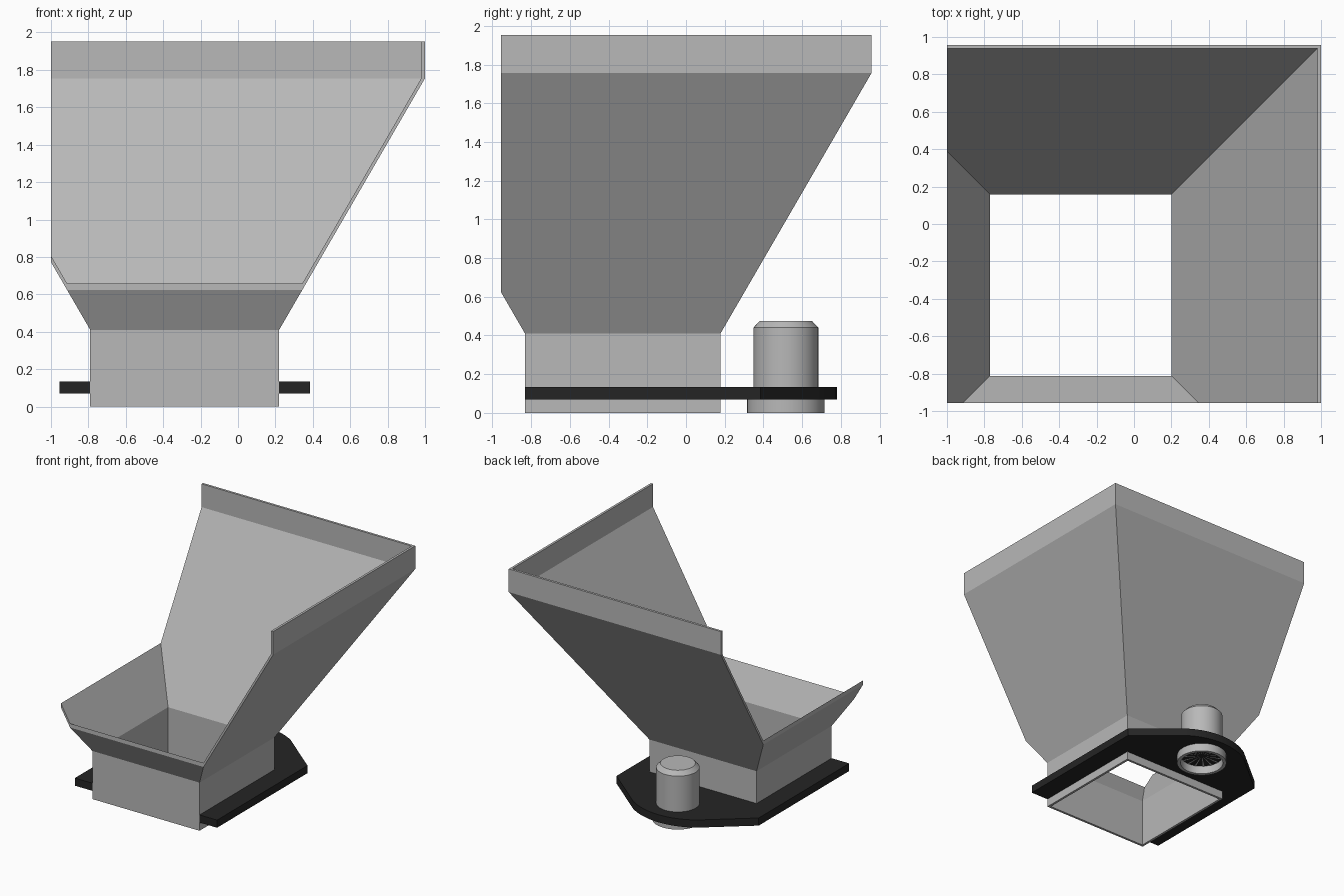
import bpy, bmesh, math
from mathutils import Vector

if "Cube" in bpy.data.objects:
    bpy.data.objects.remove(bpy.data.objects["Cube"])

CX, CY = -0.285, -0.327      # centre of the square neck
NECK, TOP, WALL = 0.505, 1.285, 0.02


def material(name, v):
    m = bpy.data.materials.new(name)
    m.diffuse_color = (v, v, v, 1)
    m.use_nodes = True
    m.node_tree.nodes["Principled BSDF"].inputs["Base Color"].default_value = m.diffuse_color
    return m


GREY = material("light grey", 0.48)
BLACK = material("black", 0.018)


def finish(bm, name, mat, smooth=False):
    bmesh.ops.recalc_face_normals(bm, faces=bm.faces[:])
    me = bpy.data.meshes.new(name)
    bm.to_mesh(me)
    bm.free()
    ob = bpy.data.objects.new(name, me)
    bpy.context.collection.objects.link(ob)
    me.materials.append(mat)
    if smooth:
        bpy.context.view_layer.objects.active = ob
        ob.select_set(True)
        bpy.ops.object.shade_smooth_by_angle(angle=math.radians(30))
        ob.select_set(False)
    return ob


def loft(bm, profile, n, cx, cy, start=0.0, closed=False):
    """Rings of n points from (radius, z) pairs, joined with quads."""
    rings = [[bm.verts.new((cx + r * math.cos(start + 2 * math.pi * i / n),
                            cy + r * math.sin(start + 2 * math.pi * i / n), z))
              for i in range(n)] for r, z in profile]
    pairs = list(zip(rings, rings[1:]))
    if closed:
        pairs.append((rings[-1], rings[0]))
    for a, b in pairs:
        for i in range(n):
            j = (i + 1) % n
            bm.faces.new((a[i], a[j], b[j], b[i]))
    return rings


# Hopper: square funnel shell, sliced on the left and front
outer = [(NECK, 0), (NECK, 0.41), (TOP, 1.755), (TOP, 1.953)]
inner = [(h - WALL, z) for h, z in reversed(outer)]
bm = bmesh.new()
loft(bm, [(h * math.sqrt(2), z) for h, z in outer + inner], 4, CX, CY,
     math.pi / 4, closed=True)
for co, no in (((-1, 0, 0), (-1, 0, 0)), ((0, -0.956, 0), (0, -1, 0))):
    cut = bmesh.ops.bisect_plane(bm, geom=bm.verts[:] + bm.edges[:] + bm.faces[:],
                                 plane_co=co, plane_no=no, clear_outer=True)
    edges = [e for e in cut["geom_cut"] if isinstance(e, bmesh.types.BMEdge)]
    bmesh.ops.contextual_create(bm, geom=edges)
finish(bm, "hopper", GREY)

# Mounting plate: notched around the neck, tapering to a rounded back
half, front, shoulder = 0.67, CY - NECK, 0.385
R, back = 0.545, 0.78
a0 = math.asin(0.3 / R)
arc = [(R * math.sin(a0 - 2 * a0 * i / 16), back - R + R * math.cos(a0 - 2 * a0 * i / 16))
       for i in range(17)]
pts = ([(NECK, front), (half, front), (half, shoulder)] + arc +
       [(-half, shoulder), (-half, front), (-NECK, front),
        (-NECK, CY + NECK), (NECK, CY + NECK)])
bm = bmesh.new()
base = bm.faces.new([bm.verts.new((CX + x, y, 0.07)) for x, y in pts])
ext = bmesh.ops.extrude_face_region(bm, geom=[base], use_keep_orig=True)
bmesh.ops.translate(bm, vec=Vector((0, 0, 0.065)),
                    verts=[g for g in ext["geom"] if isinstance(g, bmesh.types.BMVert)])
finish(bm, "mounting_plate", BLACK)

# Capped cylinder standing on the plate
TY = 0.516
bm = bmesh.new()
rings = loft(bm, [(0.168, 0.1), (0.168, 0.44), (0.135, 0.475)], 48, CX, TY)
bm.faces.new(rings[0])
bm.faces.new(rings[-1])
finish(bm, "motor_housing", GREY, True)

# Open collar under the plate
bm = bmesh.new()
loft(bm, [(0.2, 0), (0.2, 0.075), (0.172, 0.075), (0.172, 0)], 48, CX, TY, closed=True)
finish(bm, "lower_collar", GREY, True)

# Thin radial fins inside the collar
bm = bmesh.new()
for i in range(16):
    a = 2 * math.pi * i / 16
    bm.faces.new([bm.verts.new((CX + r * math.cos(a + d), TY + r * math.sin(a + d), 0.068))
                  for r, d in ((0.03, -0.04), (0.172, -0.04), (0.172, 0.04), (0.03, 0.04))])
finish(bm, "collar_fins", GREY)
